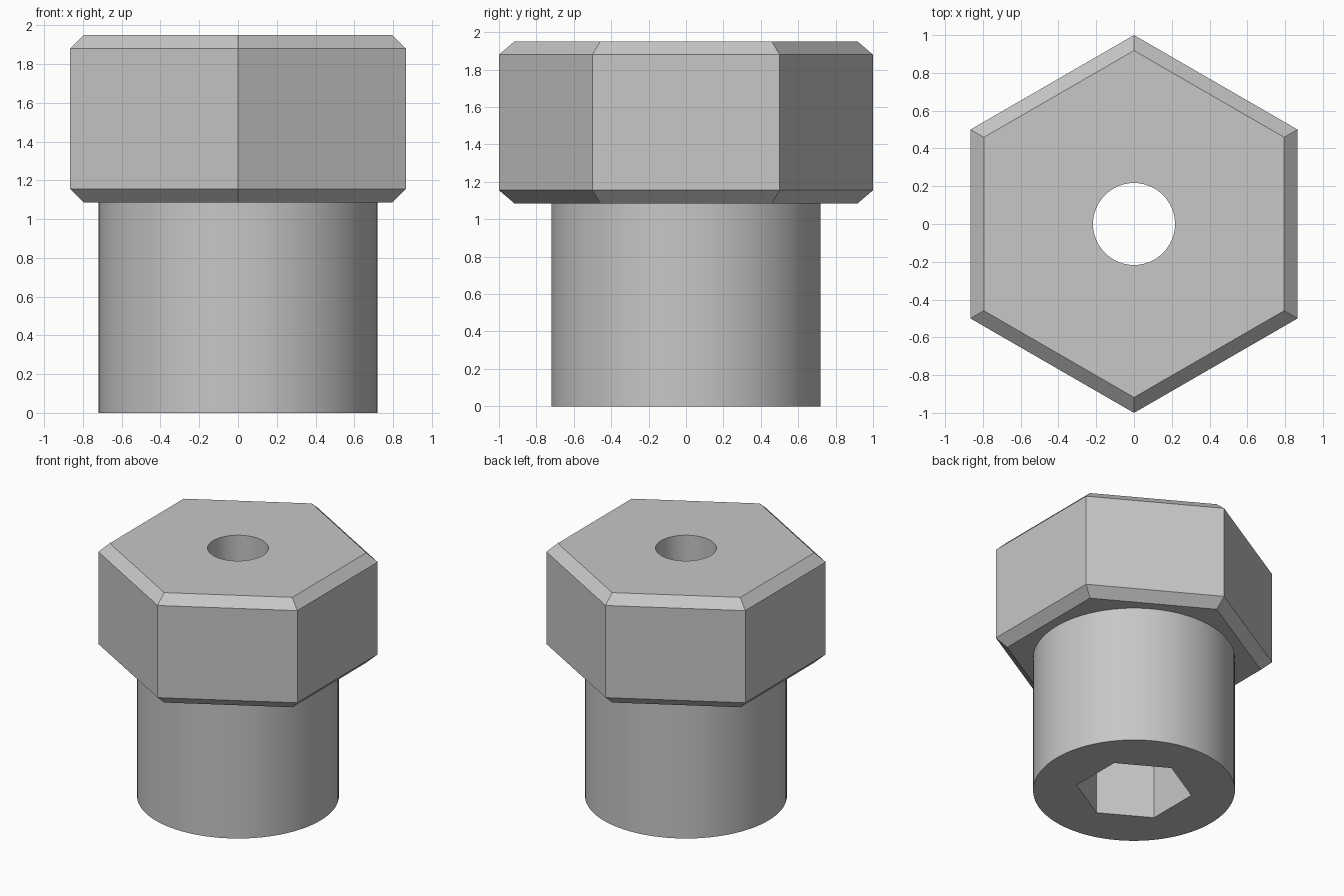
import bpy
import bmesh
from math import radians, cos, sin, tau

if "Cube" in bpy.data.objects:
    bpy.data.objects.remove(bpy.data.objects["Cube"], do_unlink=True)

steel = bpy.data.materials.new("plain grey")
steel.use_nodes = True
GREY = (0.57, 0.57, 0.57, 1)
steel.diffuse_color = GREY
steel.node_tree.nodes["Principled BSDF"].inputs["Base Color"].default_value = GREY


def prism(name, sides, profile, turn=0.0):
    """Loft regular polygons through (radius, z) pairs and cap both ends."""
    bm = bmesh.new()
    rings = []
    for r, z in profile:
        angles = [turn + tau * i / sides for i in range(sides)]
        rings.append([bm.verts.new((r * cos(a), r * sin(a), z)) for a in angles])
    for low, high in zip(rings, rings[1:]):
        for i in range(sides):
            j = (i + 1) % sides
            bm.faces.new((low[i], low[j], high[j], high[i]))
    bm.faces.new(rings[0][::-1])
    bm.faces.new(rings[-1])
    mesh = bpy.data.meshes.new(name)
    bm.to_mesh(mesh)
    bm.free()
    mesh.materials.append(steel)
    obj = bpy.data.objects.new(name, mesh)
    bpy.context.collection.objects.link(obj)
    return obj


def combine(target, tool, operation):
    """Apply a boolean and discard the tool object."""
    mod = target.modifiers.new(tool.name, "BOOLEAN")
    mod.operation = operation
    mod.solver = "EXACT"
    mod.object = tool
    bpy.context.view_layer.objects.active = target
    bpy.ops.object.modifier_apply(modifier=mod.name)
    bpy.data.objects.remove(tool, do_unlink=True)


POINT_UP = radians(90)

# Hexagonal head with chamfered rims
bolt = prism("hex_head_bolt", 6,
             [(0.918, 1.085), (1, 1.155), (1, 1.88), (0.918, 1.95)], POINT_UP)

# Round shank, joined to the head
combine(bolt, prism("shank", 96, [(0.72, 0), (0.72, 1.4)]), "UNION")

# Hexagonal socket in the shank and round bore through the head
combine(bolt, prism("socket", 6, [(0.415, -0.1), (0.415, 1.0)], POINT_UP), "DIFFERENCE")
combine(bolt, prism("bore", 64, [(0.217, -0.2), (0.217, 2.1)]), "DIFFERENCE")

# Smooth round walls, crisp edges
bpy.ops.object.select_all(action="DESELECT")
bolt.select_set(True)
bpy.context.view_layer.objects.active = bolt
bpy.ops.object.shade_smooth_by_angle(angle=radians(30))
